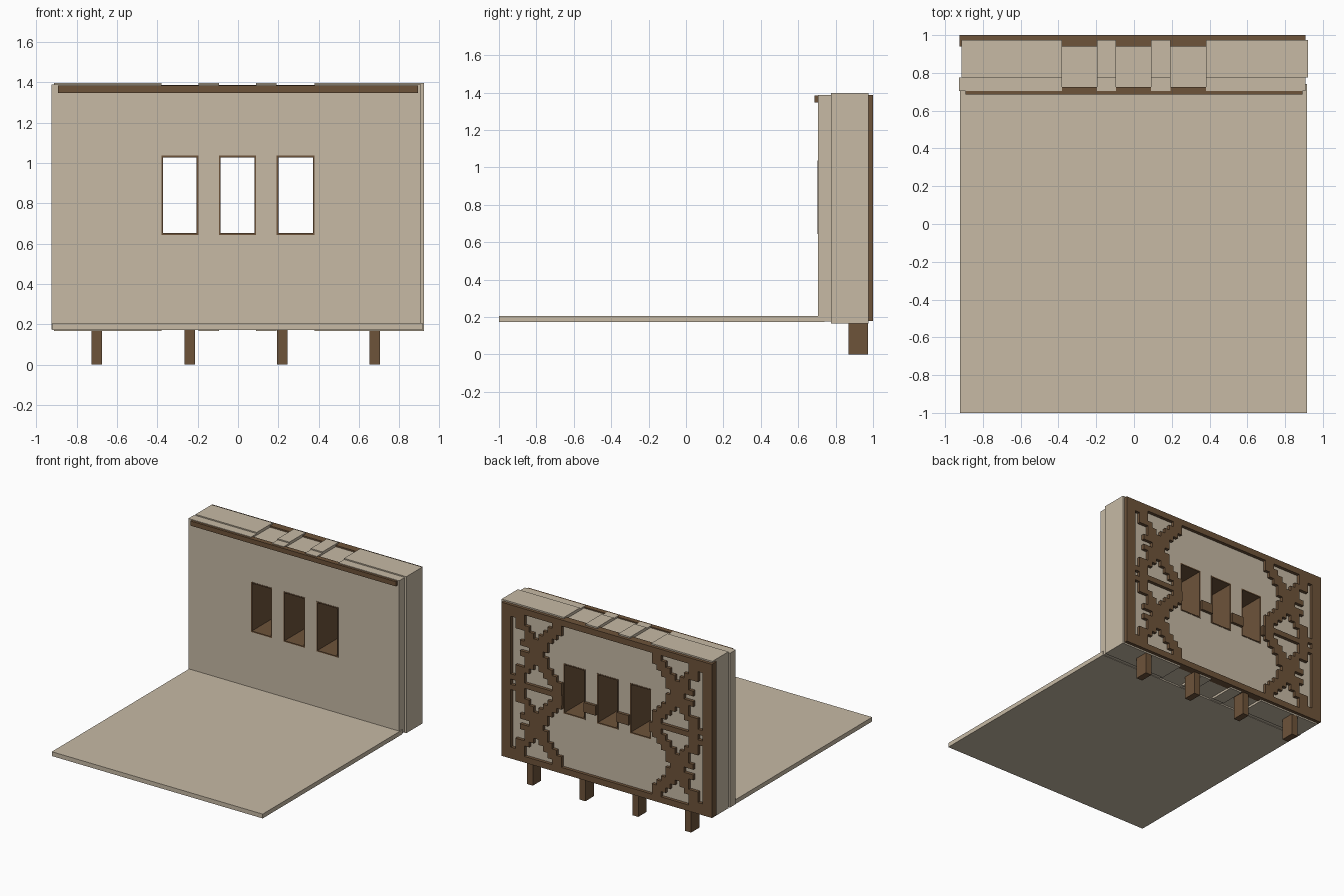
import bpy, bmesh, math

if "Cube" in bpy.data.objects:
    bpy.data.objects.remove(bpy.data.objects["Cube"])

def material(name, rgb):
    m = bpy.data.materials.new(name)
    m.diffuse_color = (*rgb, 1)
    m.use_nodes = True
    m.node_tree.nodes["Principled BSDF"].inputs["Base Color"].default_value = m.diffuse_color
    return m

TAN = material("tan plaster", (0.57, 0.49, 0.375))
BROWN = material("brown timber", (0.155, 0.087, 0.042))

def cell_solid(name, mat, xs, zs, y0, y1, filled):
    """Solid slab from a grid of cells in x and z; only outer faces are made."""
    bm = bmesh.new()
    nx, nz = len(xs) - 1, len(zs) - 1
    def on(i, j):
        return 0 <= i < nx and 0 <= j < nz and filled(i, j)
    def quad(*pts):
        bm.faces.new([bm.verts.new(p) for p in pts])
    for i in range(nx):
        for j in range(nz):
            if not on(i, j):
                continue
            a, b, c, d = xs[i], xs[i + 1], zs[j], zs[j + 1]
            quad((a, y0, c), (b, y0, c), (b, y0, d), (a, y0, d))
            quad((b, y1, c), (a, y1, c), (a, y1, d), (b, y1, d))
            if not on(i - 1, j):
                quad((a, y1, c), (a, y0, c), (a, y0, d), (a, y1, d))
            if not on(i + 1, j):
                quad((b, y0, c), (b, y1, c), (b, y1, d), (b, y0, d))
            if not on(i, j - 1):
                quad((a, y1, c), (b, y1, c), (b, y0, c), (a, y0, c))
            if not on(i, j + 1):
                quad((a, y0, d), (b, y0, d), (b, y1, d), (a, y1, d))
    bmesh.ops.remove_doubles(bm, verts=bm.verts[:], dist=1e-5)
    me = bpy.data.meshes.new(name)
    bm.to_mesh(me)
    bm.free()
    me.materials.append(mat)
    ob = bpy.data.objects.new(name, me)
    bpy.context.collection.objects.link(ob)
    return ob

def box(name, mat, x0, x1, y0, y1, z0, z1):
    return cell_solid(name, mat, [x0, x1], [z0, z1], y0, y1, lambda i, j: True)

WINDOWS = [(-0.38, -0.197), (-0.095, 0.09), (0.192, 0.38)]
WZ0, WZ1 = 0.643, 1.036

# floor slab
box("floor", TAN, -0.92, 0.915, -1.0, 0.74, 0.172, 0.206)

# two wall layers: window columns are open at the window and slightly lower on top
def wall(name, x0, x1, y0, y1, z0, z1):
    xs = [x0] + [x for w in WINDOWS for x in w] + [x1]
    zs = [z0, 0.183, WZ0, WZ1, 1.375, z1]
    cell_solid(name, TAN, xs, zs, y0, y1,
               lambda i, j: i % 2 == 0 or j in (1, 3))

wall("inner_wall", -0.926, 0.908, 0.705, 0.775, 0.175, 1.388)
wall("outer_wall", -0.912, 0.922, 0.775, 0.975, 0.166, 1.397)

# window linings
for n, (a, b) in enumerate(WINDOWS):
    t = 0.009
    cell_solid(f"window_lining_{n + 1}", BROWN, [a, a + t, b - t, b],
               [WZ0, WZ0 + t, WZ1 - t, WZ1], 0.702, 0.978,
               lambda i, j: (i, j) != (1, 1))

# top trim on the inner face
box("top_trim", BROWN, -0.893, 0.893, 0.686, 0.725, 1.347, 1.384)

# stepped lattice frame on the outer face (columns run from post to centre)
HALF = ["###......##",
        ".##.....###",
        ".###...###.",
        "...##.###..",
        "...#####...",
        "..######...",
        "....###...."]
UNIT = HALF + HALF[-2::-1]
ROWS = UNIT + [".##########"] + UNIT
NC, NR = len(HALF[0]), len(ROWS)
FX0, FX1, POST = -0.925, 0.907, 0.082
FZ0, FZ1, BAR = 0.178, 1.386, 0.048
CW = 0.04
CH = (FZ1 - FZ0 - 2 * BAR) / NR
xs = ([FX0] + [FX0 + POST + k * CW for k in range(NC + 1)]
      + [FX1 - POST - k * CW for k in range(NC, -1, -1)] + [FX1])
zs = [FZ0] + [FZ0 + BAR + k * CH for k in range(NR + 1)] + [FZ1]
last_x, last_z = len(xs) - 2, len(zs) - 2

def lattice(i, j):
    if i in (0, last_x) or j in (0, last_z):
        return True
    c = min(i, last_x - i) - 1
    return c < NC and ROWS[j - 1][c] == "#"

cell_solid("lattice_frame", BROWN, xs, zs, 0.94, 1.0, lattice)

# short rails between the windows
rail_x = [-0.41] + [x for w in WINDOWS for x in w] + [0.39]
for n in range(4):
    box(f"rail_{n + 1}", BROWN, rail_x[2 * n], rail_x[2 * n + 1],
        0.95, 0.997, 0.71, 0.787)

# feet under the wall
for n, x in enumerate((-0.70, -0.24, 0.22, 0.678)):
    box(f"foot_{n + 1}", BROWN, x - 0.026, x + 0.026, 0.868, 0.973, 0.0, 0.18)
